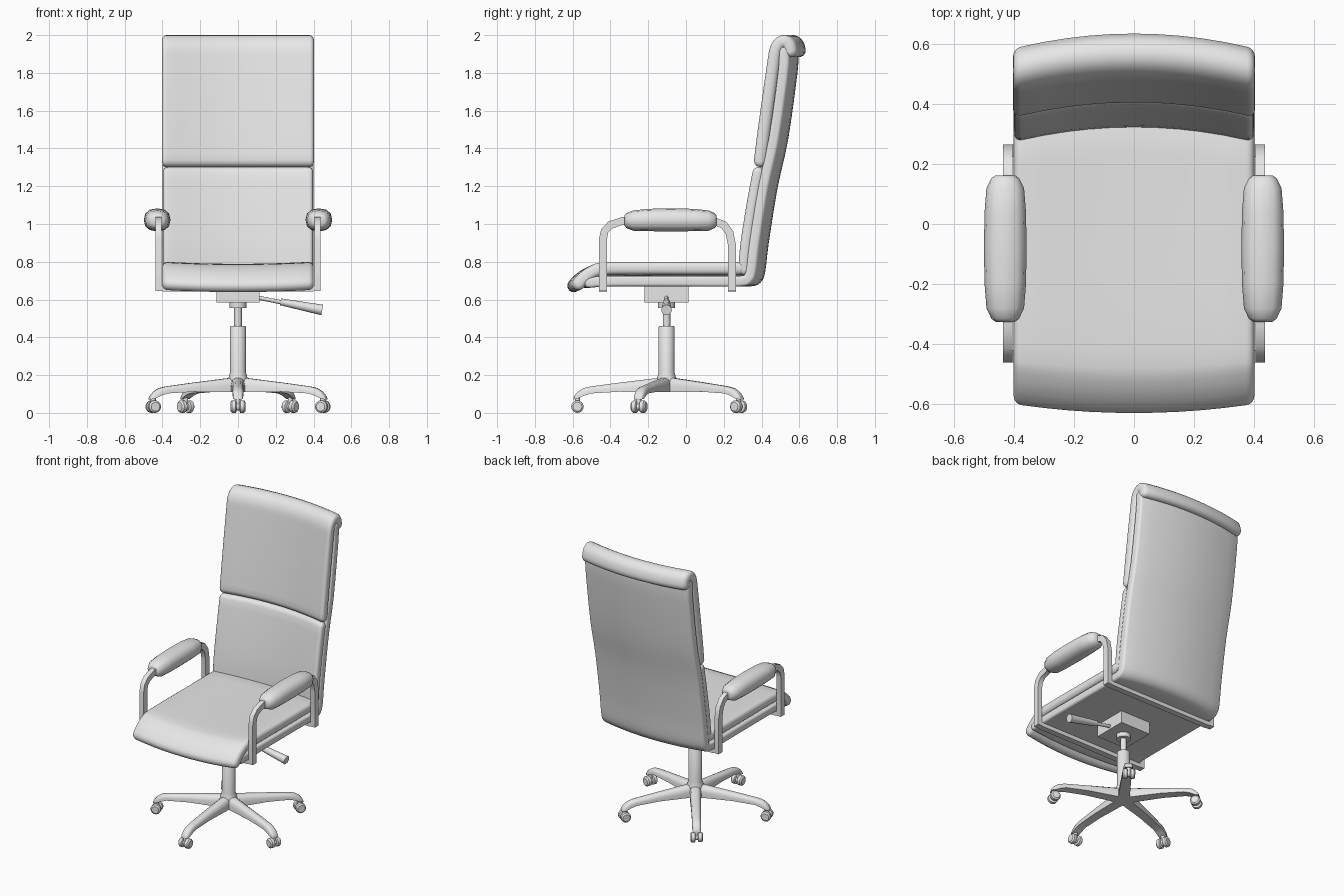
import bpy, bmesh, math
from mathutils import Vector, Matrix

if "Cube" in bpy.data.objects:
    bpy.data.objects.remove(bpy.data.objects["Cube"], do_unlink=True)

grey = bpy.data.materials.new("plain_grey")
grey.use_nodes = True
grey.diffuse_color = (0.8, 0.8, 0.8, 1)
grey.node_tree.nodes["Principled BSDF"].inputs["Base Color"].default_value = (0.8, 0.8, 0.8, 1)


def loft(name, rings, angle=40):
    """Skin a row of equal rings and close both ends."""
    bm = bmesh.new()
    rows = [[bm.verts.new(p) for p in ring] for ring in rings]
    n = len(rows[0])
    for a, b in zip(rows, rows[1:]):
        for i in range(n):
            j = (i + 1) % n
            bm.faces.new((a[i], a[j], b[j], b[i]))
    bm.faces.new(rows[0])
    bm.faces.new(rows[-1])
    bmesh.ops.recalc_face_normals(bm, faces=bm.faces)
    mesh = bpy.data.meshes.new(name)
    bm.to_mesh(mesh)
    bm.free()
    mesh.materials.append(grey)
    ob = bpy.data.objects.new(name, mesh)
    bpy.context.collection.objects.link(ob)
    bpy.ops.object.select_all(action="DESELECT")
    ob.select_set(True)
    bpy.context.view_layer.objects.active = ob
    bpy.ops.object.shade_smooth_by_angle(angle=math.radians(angle))
    return ob


def smooth_path(pts, sub=3):
    """Catmull-Rom curve through the points."""
    p = [Vector(q) for q in pts]
    p = [2 * p[0] - p[1]] + p + [2 * p[-1] - p[-2]]
    out = []
    for a, b, c, d in zip(p, p[1:], p[2:], p[3:]):
        for k in range(sub):
            t = k / sub
            out.append(0.5 * (2 * b + (c - a) * t + (2 * a - 5 * b + 4 * c - d) * t * t
                              + (3 * b - a - 3 * c + d) * t ** 3))
    return out + [p[-2]]


def tangents(path):
    last = len(path) - 1
    return [(path[min(i + 1, last)] - path[max(i - 1, 0)]).normalized() for i in range(last + 1)]


def padded_sheet(name, pts, half, width, edge, dish=0.0):
    """Round-ended sheet following a (y, z) path, bowed across its width."""
    path = smooth_path(pts)
    tans = tangents(path)
    normals = [Vector((-t.y, t.x)) for t in tans]

    def section(h):
        def cap(centre, nrm, tan):
            return [centre + h * (nrm * math.cos(a) + tan * math.sin(a))
                    for a in (math.pi * k / 6 for k in range(1, 6))]
        return ([p + n * h for p, n in zip(path, normals)] + cap(path[-1], normals[-1], tans[-1])
                + [p - n * h for p, n in zip(path[::-1], normals[::-1])]
                + cap(path[0], -normals[0], -tans[0]))

    flat = width - edge
    ends = [(flat + edge * math.sin(a), edge * (1 - math.cos(a)))
            for a in (math.pi / 2 * k / 4 for k in range(1, 5))]
    stations = ([(-x, d) for x, d in ends[::-1]]
                + [(flat * (k / 5 - 1), 0) for k in range(11)] + ends)
    rings = []
    for x, d in stations:
        arc = 1 - (x / width) ** 2
        ring = []
        for y, z in section(half - d):
            # front edge bows forward, backrest bows rearward
            bow = -0.03 + 0.08 * min(1, max(0, (y + 0.5) / 0.78))
            ring.append((x, y + bow * arc, z - dish * arc))
        rings.append(ring)
    return loft(name, rings, 50)


def flat_bar(name, pts, side, w, h):
    """Rectangular bar along a planar path; side is the plane normal."""
    path = [Vector(p) for p in pts]
    side = Vector(side)
    rings = []
    for p, t in zip(path, tangents(path)):
        n = t.cross(side)
        rings.append([p + side * (a * w / 2) + n * (b * h / 2)
                      for a, b in ((-1, -1), (1, -1), (1, 1), (-1, 1))])
    return loft(name, rings, 35)


def turned(name, start, axis, profile, sides=20):
    """Round part from (distance, radius) pairs along an axis."""
    rot = Vector((0, 0, 1)).rotation_difference(Vector(axis)).to_matrix()
    rings = [[Vector(start) + rot @ Vector((r * math.cos(a), r * math.sin(a), d))
              for a in (math.tau * k / sides for k in range(sides))] for d, r in profile]
    return loft(name, rings)


# Upholstery
padded_sheet("shell", [(-0.51, 0.69), (-0.4, 0.697), (0, 0.697), (0.27, 0.697), (0.325, 0.71),
                       (0.343, 0.76), (0.36, 0.9), (0.408, 1.2), (0.463, 1.45), (0.512, 1.8),
                       (0.518, 1.91)], 0.028, 0.4, 0.015)
padded_sheet("seat_cushion", [(-0.565, 0.685), (-0.535, 0.717), (-0.48, 0.752), (-0.4, 0.766),
                              (0, 0.766), (0.28, 0.766)], 0.034, 0.4, 0.026, 0.012)
padded_sheet("lower_back_cushion", [(0.303, 0.76), (0.315, 0.9), (0.35, 1.12), (0.378, 1.27)],
             0.032, 0.397, 0.025)
padded_sheet("upper_back_cushion", [(0.388, 1.335), (0.402, 1.45), (0.425, 1.62), (0.458, 1.85),
                                    (0.473, 1.93), (0.505, 1.966), (0.538, 1.955), (0.55, 1.918)],
             0.034, 0.402, 0.026)

# Arm frames and pads
for s, tag in ((1, "left"), (-1, "right")):
    loop = [(-0.44, 0.645), (-0.44, 0.92), (-0.43, 0.965), (-0.4, 0.995), (-0.34, 1.015),
            (0.15, 1.015), (0.2, 0.995), (0.23, 0.955), (0.243, 0.89), (0.243, 0.645)]
    flat_bar(tag + "_arm_frame", [(s * 0.42, y, z) for y, z in loop], (1, 0, 0), 0.032, 0.042)
    rings = []
    for y, k, lift in ((-0.325, 0.45, 0), (-0.315, 0.65, 0), (-0.28, 0.88, 0), (-0.2, 0.97, 0.003),
                       (-0.08, 1, 0.004), (0.04, 0.97, 0.003), (0.12, 0.88, 0), (0.152, 0.65, 0),
                       (0.162, 0.45, 0)):
        ring = []
        for i in range(12):
            a = math.tau * i / 12
            c, d = math.cos(a), math.sin(a)
            ring.append((s * 0.428 + 0.071 * k * math.copysign(abs(c) ** 0.85, c), y,
                         1.018 + lift + 0.061 * k * math.copysign(abs(d) ** 0.85, d)))
        rings.append(ring)
    loft(tag + "_arm_pad", rings, 60)

# Bars passing under the seat
for y, tag in ((-0.44, "front"), (0.243, "rear")):
    half = [(0.42, 0.72), (0.42, 0.675), (0.412, 0.662), (0.395, 0.656)]
    pts = [(x, y, z) for x, z in half] + [(-x, y, z) for x, z in half[::-1]]
    flat_bar(tag + "_under_bar", pts, (0, 1, 0), 0.042, 0.028)

# Tilt mechanism and lever
CY = -0.103
flat_bar("mechanism_box", [(0, CY, 0.585), (0, CY, 0.672)], (1, 0, 0), 0.23, 0.235)
lever_dir = Vector((0.22, 0, -0.043)).normalized()
turned("lever_rod", (0.09, CY, 0.613), lever_dir, [(0, 0.011), (0.15, 0.011)], 10)
turned("lever_handle", (0.225, CY, 0.588), lever_dir, [(0, 0.018), (0.225, 0.028)], 12)

# Gas column and hub
turned("column", (0, CY, 0), (0, 0, 1),
       [(0.11, 0.05), (0.17, 0.055), (0.19, 0.049), (0.215, 0.042), (0.455, 0.042), (0.46, 0.038),
        (0.46, 0.02), (0.555, 0.02), (0.555, 0.045), (0.59, 0.045)], 24)

# Five legs with twin-wheel casters
for i in range(5):
    turn = Matrix.Translation((0, CY, 0)) @ Matrix.Rotation(math.tau * i / 5 - math.pi / 2, 4, "Z")
    rings = []
    for r, top, low, w in ((0, 0.19, 0.11, 0.036), (0.06, 0.183, 0.11, 0.036),
                           (0.25, 0.16, 0.112, 0.031), (0.4, 0.14, 0.103, 0.028),
                           (0.44, 0.131, 0.09, 0.028), (0.47, 0.112, 0.075, 0.027),
                           (0.488, 0.09, 0.072, 0.022), (0.492, 0.078, 0.07, 0.02)):
        t = top - low
        shape = ((-1, 0), (1, 0), (1, 0.5), (0.8, 0.85), (0.4, 1), (-0.4, 1), (-0.8, 0.85), (-1, 0.5))
        rings.append([turn @ Vector((r, a * w, low + b * t)) for a, b in shape])
    loft("leg_%d" % (i + 1), rings, 50)
    centre = turn @ Vector((0.472, 0, 0.033))
    axle = turn.to_3x3() @ Vector((0, 1, 0))
    turned("caster_stem_%d" % (i + 1), centre, (0, 0, 1), [(0, 0.014), (0.06, 0.014)], 10)
    turned("caster_axle_%d" % (i + 1), centre - axle * 0.015, axle, [(0, 0.02), (0.03, 0.02)], 12)
    for s in (-1, 1):
        turned("caster_wheel_%d_%s" % (i + 1, "a" if s < 0 else "b"), centre, axle * s,
               [(0.008, 0.027), (0.012, 0.033), (0.032, 0.033), (0.04, 0.024)], 16)
